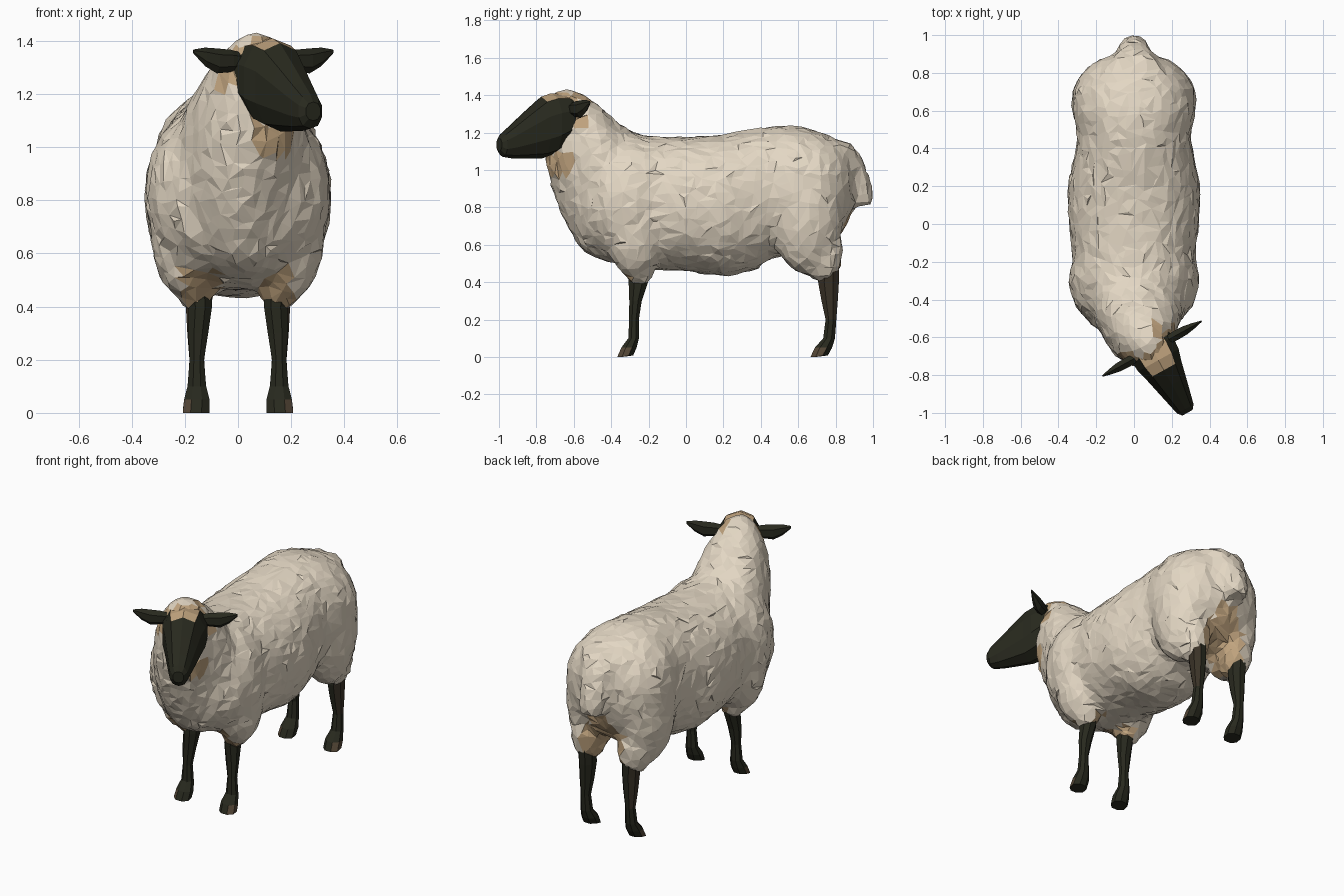
import bpy, bmesh, math, random
from mathutils import Vector, Matrix

random.seed(4)
old = bpy.data.objects.get("Cube")
if old:
    bpy.data.objects.remove(old, do_unlink=True)


def material(name, rgb):
    m = bpy.data.materials.new(name)
    m.use_nodes = True
    m.diffuse_color = (*rgb, 1)
    bsdf = next(n for n in m.node_tree.nodes if n.type == 'BSDF_PRINCIPLED')
    bsdf.inputs["Base Color"].default_value = (*rgb, 1)
    bsdf.inputs["Roughness"].default_value = 0.9
    return m


WOOL = material("cream_wool", (0.77, 0.68, 0.55))
TAN = material("tan_wool", (0.53, 0.37, 0.21))
DARK = material("dark_face", (0.021, 0.022, 0.013))
HOOF = material("brown_hoof", (0.09, 0.063, 0.038))
SHIN = material("brown_shin", (0.042, 0.032, 0.02))

# The head is turned towards the left
YAW = math.radians(29)
POLL = Vector((0.095, -0.66, 0))
AHEAD = Vector((math.sin(YAW), -math.cos(YAW), 0))
SIDE = Vector((math.cos(YAW), math.sin(YAW), 0))
UP = Vector((0, 0, 1))
X, Y = Vector((1, 0, 0)), Vector((0, 1, 0))


def loft(bm, rings, sides=16, power=2.0):
    """Skin rounded rings, each given as centre, half axis u, half axis v."""
    def bend(t):
        return math.copysign(abs(t) ** (2 / power), t)
    loops = []
    for c, u, v in rings:
        angles = [math.tau * (i + 0.5) / sides for i in range(sides)]
        loops.append([bm.verts.new(c + u * bend(math.cos(a)) + v * bend(math.sin(a)))
                      for a in angles])
    for a, b in zip(loops, loops[1:]):
        for i in range(sides):
            j = (i + 1) % sides
            bm.faces.new((a[i], a[j], b[j], b[i]))
    bm.faces.new(loops[0][::-1])
    bm.faces.new(loops[-1])


def upright(x, y, low, high, half, yaw=0.0):
    """Upright ring across the body, between two heights."""
    across = Vector((math.cos(yaw), math.sin(yaw), 0))
    return Vector((x, y, (low + high) / 2)), across * half, UP * (high - low) / 2


def blob(bm, centre, size):
    place = Matrix.Translation(centre) @ Matrix.Diagonal((*size, 1))
    bmesh.ops.create_icosphere(bm, subdivisions=3, radius=1, matrix=place)


def finish(name, bm, mats):
    bmesh.ops.recalc_face_normals(bm, faces=bm.faces)
    me = bpy.data.meshes.new(name)
    bm.to_mesh(me)
    bm.free()
    for m in mats:
        me.materials.append(m)
    ob = bpy.data.objects.new(name, me)
    bpy.context.collection.objects.link(ob)
    return ob


def bake(ob):
    """Replace the mesh by the result of its modifiers."""
    graph = bpy.context.evaluated_depsgraph_get()
    me = bpy.data.meshes.new_from_object(ob.evaluated_get(graph))
    ob.modifiers.clear()
    ob.data = me


def paint(ob, rule):
    for p in ob.data.polygons:
        p.material_index = rule(p.center, p.normal)


# Barrel of the body
bm = bmesh.new()
barrel = [(-.54, .6, 1.02, .22), (-.43, .52, 1.14, .315), (-.3, .47, 1.19, .348),
          (-.17, .465, 1.18, .322), (0, .46, 1.175, .345), (.2, .43, 1.19, .352),
          (.36, .46, 1.22, .315), (.46, .53, 1.235, .298), (.6, .56, 1.235, .325),
          (.72, .58, 1.2, .32), (.8, .62, 1.165, .275), (.86, .72, 1.11, .2),
          (.89, .8, 1.07, .12)]
loft(bm, [upright(0, *s) for s in barrel], 24, 2.2)

# Neck, rising and turning towards the head
neck = [(0, -.22, .5, 1.17, .26, 0), (0, -.35, .5, 1.24, .27, 0),
        (.02, -.45, .51, 1.335, .25, .1), (.045, -.55, .57, 1.405, .215, .25),
        (.06, -.61, .67, 1.43, .187, .4), (.085, -.665, .82, 1.43, .15, YAW),
        (.115, -.715, .98, 1.40, .095, YAW)]
loft(bm, [upright(*s) for s in neck], 20, 2.1)

# Shoulders, thighs and the cuffs above the legs
for s in (-1, 1):
    blob(bm, (s * .19, -.27, .7), (.14, .16, .28))
    blob(bm, (s * .158, -.25, .51), (.085, .085, .135))
    blob(bm, (s * .175, .645, .78), (.155, .195, .34))
    blob(bm, (s * .16, .73, .56), (.1, .11, .16))

# Hanging tail
tail = [(.78, 1.15, .16, .1), (.85, 1.07, .12, .085), (.895, .98, .09, .08),
        (.925, .9, .085, .07), (.945, .81, .065, .055)]
loft(bm, [(Vector((0, y, z)), X * w, Y * d) for y, z, w, d in tail], 12)

# Fuse the fleece, roughen it and reduce it to irregular facets
fleece = finish("fleece", bm, [])
mod = fleece.modifiers.new("fuse", 'REMESH')
mod.mode = 'VOXEL'
mod.voxel_size = 0.024
mod = fleece.modifiers.new("soften", 'SMOOTH')
mod.factor = 0.5
mod.iterations = 4
bake(fleece)
for v, n in [(v, v.normal.copy()) for v in fleece.data.vertices]:
    v.co += n * random.uniform(-.004, .007)
fleece.data.update()
fleece.modifiers.new("facets", 'DECIMATE').ratio = 0.17
bake(fleece)
fleece.data.materials.clear()
for m in (WOOL, TAN):
    fleece.data.materials.append(m)
for p in fleece.data.polygons:
    p.use_smooth = False


def fleece_rule(c, n):
    ahead, aside = (c - POLL).dot(AHEAD), (c - POLL).dot(SIDE)
    poll = c.z > 1.36 and (ahead > 0 or (aside > .05 and ahead > -.12))
    temple = c.z > 1.23 and abs(aside) > .1 and ahead > -.05
    throat = ahead > 0 and .97 < c.z < 1.1 and c.x > .06
    inward = n.x * c.x < 0
    armpit = -.5 < c.y < -.17 and c.z < .54 and (inward or n.y < -.4) and .07 < abs(c.x) < .21
    breech = c.y > .6 and c.z < .78 and abs(c.x) < .15 and (inward or abs(c.x) < .08)
    return int(poll or temple or throat or armpit or breech)


paint(fleece, fleece_rule)

# Long wedge-shaped head with a tan forelock
bm = bmesh.new()
head_rings = [(-.06, 1.2, 1.37, .12), (.0, 1.13, 1.405, .134), (.07, 1.08, 1.41, .128),
              (.13, 1.06, 1.392, .11), (.22, 1.06, 1.32, .088), (.31, 1.062, 1.245, .066),
              (.365, 1.07, 1.2, .052), (.388, 1.1, 1.17, .032)]
loft(bm, [upright(*(POLL + AHEAD * d).xy, low, high, w, YAW)
          for d, low, high, w in head_rings], 10, 2.3)
head = finish("head", bm, [DARK, TAN])
paint(head, lambda c, n: int(c.z > 1.36 and n.z > .6))

# Leaf-shaped ears
ear_rings = [(.09, 1.325, .024, .03), (.14, 1.325, .03, .042), (.2, 1.325, .028, .047),
             (.25, 1.34, .018, .035), (.3, 1.36, .004, .008)]
for s, label in ((1, "left"), (-1, "right")):
    bm = bmesh.new()
    loft(bm, [(POLL + SIDE * s * t + UP * z, AHEAD * a, UP * b)
              for t, z, a, b in ear_rings], 6)
    finish(label + "_ear", bm, [DARK])

# Slim legs flaring into hooves: height, x, y, half width, half depth
front = [(.5, .15, -.25, .055, .06), (.4, .142, -.255, .048, .056), (.3, .15, -.27, .041, .036),
         (.2, .155, -.278, .029, .028), (.1, .155, -.28, .038, .031),
         (.05, .155, -.305, .052, .044), (.005, .158, -.325, .054, .046)]
hind = [(.52, .155, .765, .055, .06), (.4, .15, .762, .05, .06), (.3, .152, .768, .042, .047),
        (.2, .155, .775, .03, .031), (.1, .155, .765, .037, .034),
        (.05, .155, .735, .052, .05), (.005, .158, .712, .054, .05)]


def leg_rule(c, n):
    if c.z < .04 and abs(c.x) > .17 and n.y < .2:
        return 1
    return 2 if c.y > .5 and c.z > .18 and n.x * c.x > 0 else 0


for place, rings in (("front", front), ("hind", hind)):
    for s, label in ((1, "left"), (-1, "right")):
        bm = bmesh.new()
        loft(bm, [(Vector((s * x, y, z)), X * w, Y * d) for z, x, y, w, d in rings], 8)
        # Heel lifted slightly behind the toe
        for v in bm.verts:
            if v.co.z < .02:
                v.co.z = 0 if v.co.y < rings[-1][2] else .008
        paint(finish(f"{label}_{place}_leg", bm, [DARK, HOOF, SHIN]), leg_rule)
